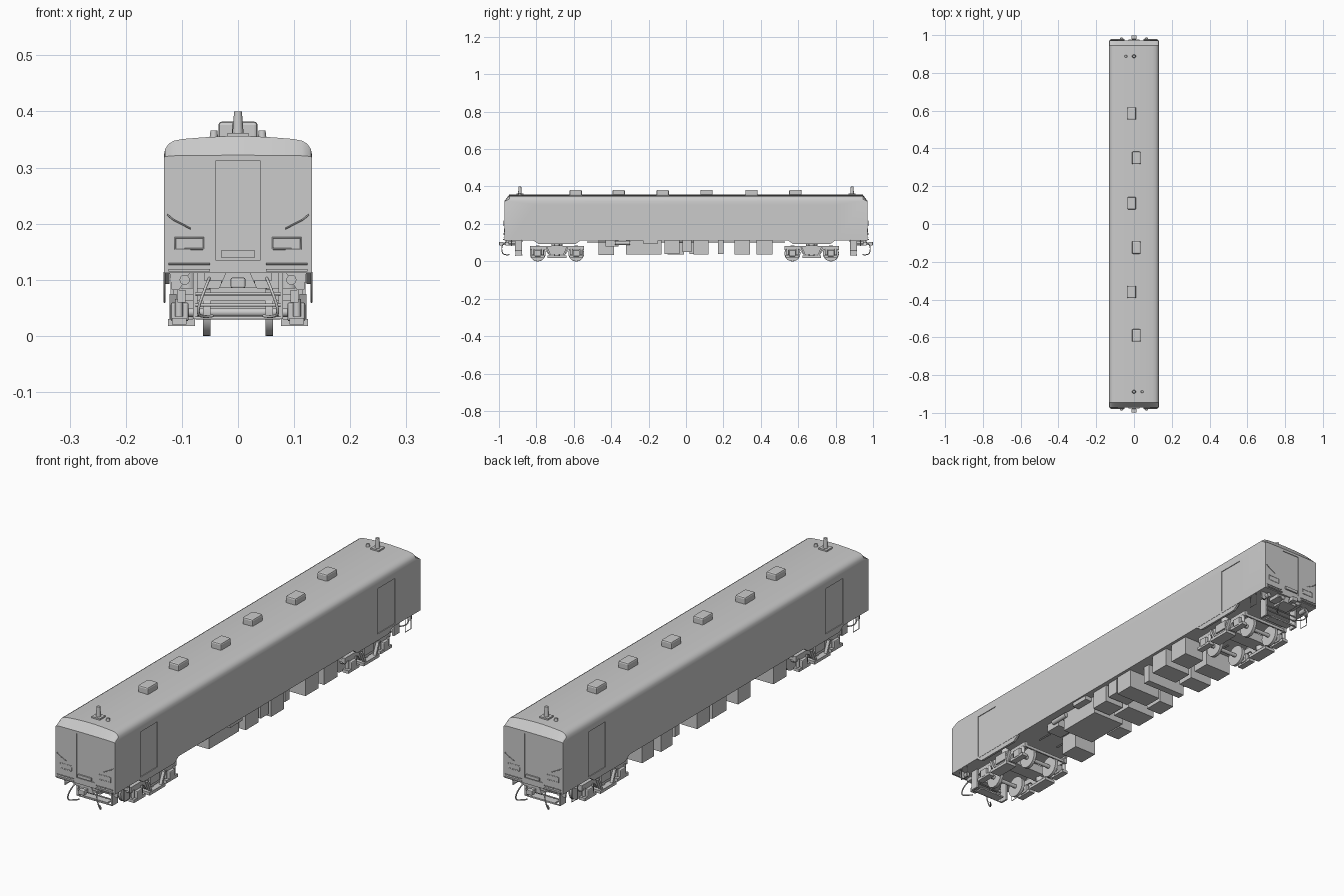
import bpy, bmesh
from math import pi, cos, sin
from mathutils import Vector

END = 0.971   # half length of the body


def mesh_obj(name, bm):
    bmesh.ops.recalc_face_normals(bm, faces=bm.faces)
    me = bpy.data.meshes.new(name)
    bm.to_mesh(me)
    bm.free()
    ob = bpy.data.objects.new(name, me)
    bpy.context.collection.objects.link(ob)
    return ob


def smooth(ob, angle=0.6):
    bpy.ops.object.select_all(action='DESELECT')
    ob.select_set(True)
    bpy.context.view_layer.objects.active = ob
    bpy.ops.object.shade_smooth_by_angle(angle=angle)


def loft(name, rings):
    bm = bmesh.new()
    vs = [[bm.verts.new(p) for p in r] for r in rings]
    n = len(rings[0])
    for a, b in zip(vs, vs[1:]):
        for i in range(n):
            bm.faces.new((a[i], a[(i + 1) % n], b[(i + 1) % n], b[i]))
    bm.faces.new(vs[0])
    bm.faces.new(vs[-1])
    return mesh_obj(name, bm)


def box(name, x, y, z, bevel=0):
    """Box from ranges x, y, z."""
    (x0, x1), (y0, y1), (z0, z1) = sorted(x), sorted(y), sorted(z)
    ob = loft(name, [[(x0, y0, h), (x1, y0, h), (x1, y1, h), (x0, y1, h)] for h in (z0, z1)])
    if bevel:
        m = ob.modifiers.new("bevel", 'BEVEL')
        m.width, m.segments = bevel, 2
    return ob


def prism_yz(name, pts, x0, x1):
    return loft(name, [[(x, y, z) for y, z in pts] for x in (x0, x1)])


def cyl(name, a, b, r, n=20, r2=None):
    a, b = Vector(a), Vector(b)
    q = (b - a).to_track_quat('Z', 'Y')
    ring = lambda c, rad: [c + q @ Vector((rad * cos(2 * pi * i / n), rad * sin(2 * pi * i / n), 0)) for i in range(n)]
    ob = loft(name, [ring(a, r), ring(b, r if r2 is None else r2)])
    smooth(ob)
    return ob


def pipe(name, pts, r=0.0022, curved=False):
    cu = bpy.data.curves.new(name, 'CURVE')
    cu.dimensions, cu.bevel_depth, cu.bevel_resolution, cu.use_fill_caps = '3D', r, 2, True
    if curved:
        sp = cu.splines.new('NURBS')
        sp.use_endpoint_u, sp.order_u = True, 3
    else:
        sp = cu.splines.new('POLY')
    sp.points.add(len(pts) - 1)
    if curved:
        sp.order_u = 3
    for p, c in zip(sp.points, pts):
        p.co = (*c, 1)
    ob = bpy.data.objects.new(name, cu)
    bpy.context.collection.objects.link(ob)
    return ob


# Body shell with rounded roof and sloped roof ends
half = [(0.132, 0.112), (0.132, 0.322), (0.130, 0.333), (0.124, 0.342), (0.114, 0.348),
        (0.098, 0.351), (0.06, 0.354), (0.02, 0.356)]
prof = half + [(-x, z) for x, z in reversed(half)]
ring = lambda y, top: [(x, y, min(z, 0.32) if top == 0 else z) for x, z in prof]
low = lambda y: [(x, y, 0.318 + (z - 0.322) * 0.12 if z > 0.3 else z) for x, z in prof]
body = loft("body_shell", [low(-END), ring(-END + 0.026, 1), ring(END - 0.026, 1), low(END)])

# Recesses for side doors and end doors
cutters = []
for s in (-1, 1):
    for e in (-1, 1):
        cutters.append(box("door_cutter", (s * 0.129, s * 0.15), (e * 0.70, e * 0.81), (0.120, 0.302)))
    cutters.append(box("door_cutter", (-0.04, 0.04), (s * (END - 0.003), s * 1.1), (0.135, 0.312)))
bpy.context.view_layer.objects.active = body
for c in cutters:
    m = body.modifiers.new("recess", 'BOOLEAN')
    m.operation, m.object, m.solver = 'DIFFERENCE', c, 'EXACT'
    bpy.ops.object.modifier_apply(modifier=m.name)
    bpy.data.objects.remove(c)
smooth(body, 0.45)

# Roof vents, staggered left and right
for i, y in enumerate((-0.59, -0.36, -0.125, 0.11, 0.35, 0.585)):
    cx = 0.012 if i % 2 == 0 and i < 1 or i in (2, 4) else -0.012
    box("roof_vent", (cx - 0.023, cx + 0.023), (y - 0.033, y + 0.033), (0.35, 0.382), 0.006)

for e in (-1, 1):
    # Roof antenna and dome
    y = e * 0.888
    box("antenna_base", (-0.019, 0.019), (y - 0.018, y + 0.018), (0.35, 0.362))
    cyl("antenna_mast", (0, y, 0.36), (0, y, 0.40), 0.010, 16, 0.007)
    cyl("roof_dome", (-e * 0.043, y, 0.35), (-e * 0.043, y, 0.366), 0.008, 16, 0.006)
    # Coupler pocket, shank and head
    box("buffer_beam", (-0.06, 0.06), (e * 0.91, e * 0.962), (0.098, 0.114))
    loft("coupler_pocket", [[(a, e * yy, z) for a, z in ((-0.034, 0.085), (0.034, 0.085), (0.022, 0.112), (-0.022, 0.112))]
                            for yy in (0.90, 0.966)])
    box("coupler_shank", (-0.008, 0.008), (e * 0.95, e * 0.985), (0.088, 0.101))
    box("coupler_head", (-0.013, 0.013), (e * 0.978, e * 0.999), (0.085, 0.104), 0.003)
    # Threshold plate under the end door
    box("door_step", (-0.03, 0.03), (e * END, e * (END + 0.006)), (0.140, 0.152))
    # Pilot frame hanging below the end
    yp = e * 0.895
    for s in (-1, 1):
        box("pilot_post", (s * 0.072, s * 0.08), (yp - 0.017, yp + 0.017), (0.03, 0.114))
    for z in (0.032, 0.055, 0.075):
        pipe("pilot_rail", [(-0.076, yp + e * 0.017, z), (0.076, yp + e * 0.017, z)], 0.0028)
    box("pilot_plate", (-0.055, 0.055), (yp - 0.015, yp + 0.02), (0.030, 0.036))
    for s in (-1, 1):
        # Air hoses
        pipe("air_hose", [(s * 0.05, e * 0.955, 0.105), (s * 0.055, e * 0.985, 0.095), (s * 0.075, e * 0.985, 0.04),
                          (s * 0.06, e * 0.955, 0.033), (s * 0.045, e * 0.945, 0.036)], 0.0026, True)
        # End step bar, grab rail and lamp frame
        yf = e * (END + 0.003)
        box("end_step_bar", (s * 0.05, s * 0.124), (e * END, e * (END + 0.008)), (0.115, 0.119))
        pipe("end_step_rail", [(s * 0.05, yf, 0.128), (s * 0.124, yf, 0.128)], 0.0016)
        pipe("end_grab_rail", [(s * 0.126, yf, 0.216), (s * 0.115, yf, 0.207), (s * 0.084, yf, 0.191)], 0.0014)
        pipe("lamp_frame", [(s * a, e * END, z) for a, z in ((0.062, 0.155), (0.112, 0.155), (0.112, 0.175),
                                                            (0.062, 0.175), (0.062, 0.155))], 0.0016)
        # Corner stirrup below the side sill and stepped bracket behind it
        pipe("corner_stirrup", [(s * 0.131, yp - 0.018, 0.114), (s * 0.131, yp - 0.018, 0.06),
                                (s * 0.131, yp + 0.018, 0.06), (s * 0.131, yp + 0.018, 0.114)], 0.0016)
        loft("corner_bracket", [[(s * a, e * yy, z) for a, z in ((0.085, 0.113), (0.122, 0.113), (0.118, 0.082), (0.105, 0.082))]
                                for yy in (0.93, 0.936)])
        cyl("air_valve", (s * 0.095, e * 0.915, 0.10), (s * 0.095, e * 0.95, 0.10), 0.009)

# Bogies
for cy in (-0.69, 0.672):
    # Deeper sill skirt above the bogie
    for s in (-1, 1):
        prism_yz("sill_skirt", [(cy - 0.13, 0.114), (cy - 0.10, 0.093), (cy + 0.10, 0.093), (cy + 0.13, 0.114)],
                 s * 0.122, s * 0.131)
    box("bogie_bolster", (-0.115, 0.115), (cy - 0.03, cy + 0.03), (0.05, 0.085))
    cyl("bogie_pivot", (0, cy, 0.08), (0, cy, 0.114), 0.03)
    for e in (-1, 1):
        ya = cy + e * 0.103
        cyl("axle", (-0.10, ya, 0.042), (0.10, ya, 0.042), 0.008)
        box("bogie_end_beam", (-0.1, 0.1), (cy + e * 0.136, cy + e * 0.142), (0.062, 0.074))
        for s in (-1, 1):
            cyl("wheel", (s * 0.051, ya, 0.042), (s * 0.062, ya, 0.042), 0.042, 32)
            cyl("wheel_flange", (s * 0.049, ya, 0.042), (s * 0.052, ya, 0.042), 0.0425, 32)
            box("axle_box", (s * 0.088, s * 0.12), (ya - 0.018, ya + 0.018), (0.026, 0.06), 0.004)
            for k in (-1, 1):
                cyl("axle_spring", (s * 0.105, ya + k * 0.026, 0.035), (s * 0.105, ya + k * 0.026, 0.066), 0.007, 12)
            box("spring_seat", (s * 0.092, s * 0.118), (ya - 0.036, ya + 0.036), (0.02, 0.032))
    for s in (-1, 1):
        outline = [(-0.145, 0.060), (-0.145, 0.082), (0.145, 0.082), (0.145, 0.060), (0.062, 0.060),
                   (0.045, 0.036), (-0.045, 0.036), (-0.062, 0.060)]
        prism_yz("bogie_side_frame", [(cy + a, z) for a, z in outline], s * 0.094, s * 0.108)
        cyl("air_spring", (s * 0.09, cy, 0.03), (s * 0.09, cy, 0.113), 0.016)
        box("bogie_shoe", (s * 0.077, s * 0.125), (cy - 0.05, cy + 0.05), (0.018, 0.030))
        for k in (-1, 1):
            prism_yz("shoe_hanger", [(cy + k * 0.03, 0.03), (cy + k * 0.04, 0.03), (cy + k * 0.06, 0.075),
                                     (cy + k * 0.05, 0.075)], s * 0.11, s * 0.122)

# Underfloor equipment: x range, y range, bottom
equipment = [
    ((-0.12, -0.02), (-0.467, -0.385), 0.035), ((0.02, 0.09), (-0.43, -0.36), 0.08),
    ((-0.05, 0.095), (-0.32, -0.13), 0.036), ((-0.12, -0.06), (-0.24, -0.16), 0.04),
    ((0.03, 0.115), (-0.115, -0.035), 0.04), ((-0.11, 0.02), (-0.10, -0.01), 0.036),
    ((0.02, 0.115), (-0.02, 0.03), 0.05), ((-0.03, 0.12), (0.04, 0.12), 0.036),
    ((-0.12, -0.05), (0.02, 0.10), 0.04), ((-0.09, 0.09), (0.17, 0.20), 0.038),
    ((0.0, 0.12), (0.258, 0.342), 0.036), ((-0.12, -0.02), (0.258, 0.33), 0.036),
    ((0.03, 0.12), (0.376, 0.462), 0.036), ((-0.12, 0.0), (0.376, 0.45), 0.036),
    ((0.07, 0.125), (-0.23, -0.15), 0.095),
]
for x, y, z in equipment:
    box("underfloor_box", x, y, (z, 0.114))
cyl("air_tank", (0.10, -0.38, 0.098), (0.10, -0.30, 0.098), 0.010)
for s in (-1, 1):
    pipe("brake_pipe", [(s * 0.045, -0.53, 0.104), (s * 0.045, 0.53, 0.104)], 0.003)
